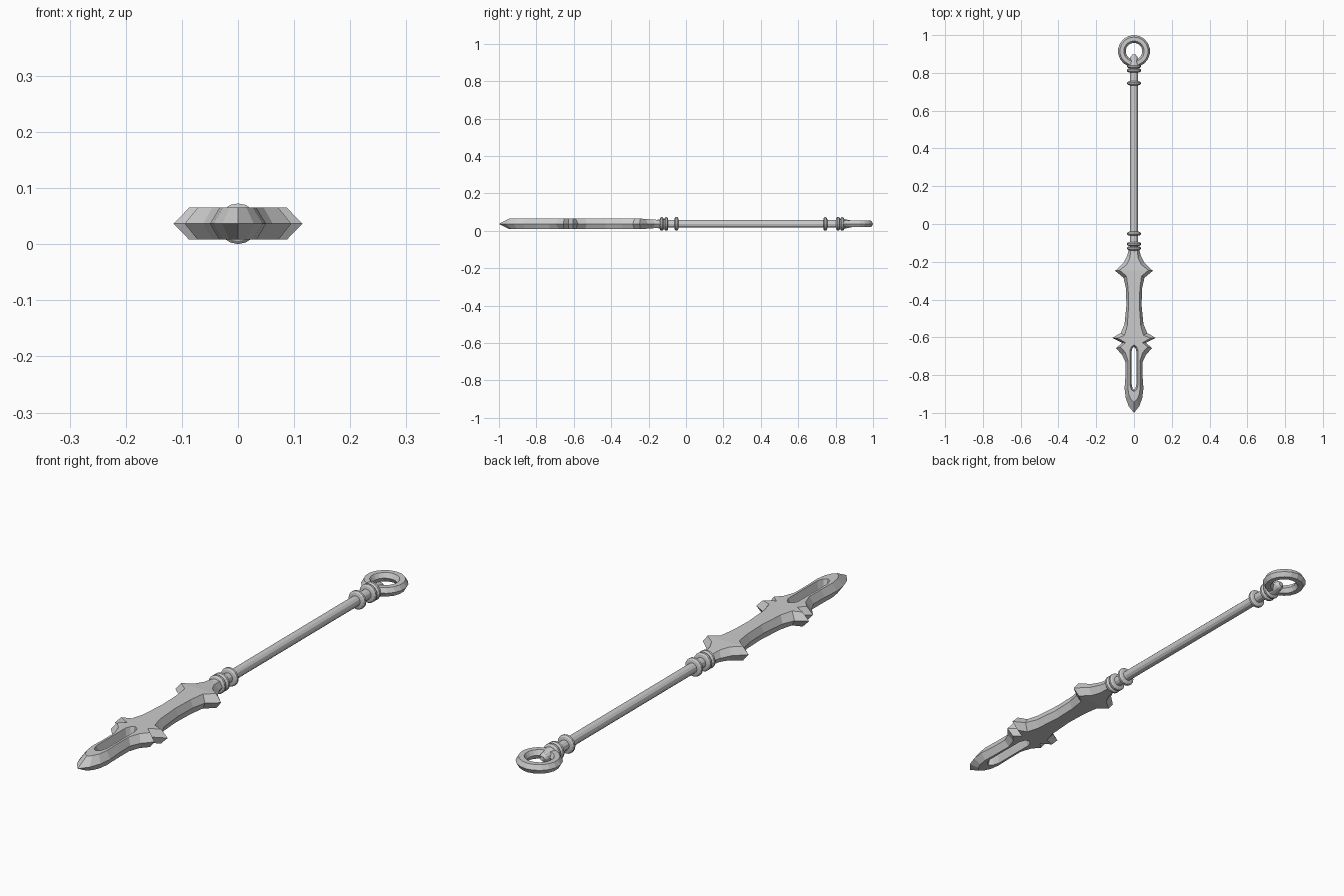
import bpy, bmesh, math
from mathutils import Matrix

if "Cube" in bpy.data.objects:
    bpy.data.objects.remove(bpy.data.objects["Cube"])

ZC = 0.0365      # height of the centre plane
HALF = 0.0285    # half thickness of the blade


def finish(name, bm, mirror=False):
    bmesh.ops.recalc_face_normals(bm, faces=bm.faces[:])
    me = bpy.data.meshes.new(name)
    bm.to_mesh(me)
    bm.free()
    ob = bpy.data.objects.new(name, me)
    bpy.context.collection.objects.link(ob)
    ob.location.z = ZC
    if mirror:
        m = ob.modifiers.new("mirror", 'MIRROR')
        m.use_clip = True
    return ob


def lathe(name, profile, sides=12):
    """Revolve (y, radius) points round the y axis and cap the ends."""
    bm = bmesh.new()
    rings = []
    for y, r in profile:
        rings.append([bm.verts.new((r * math.cos(2 * math.pi * k / sides), y,
                                    r * math.sin(2 * math.pi * k / sides))) for k in range(sides)])
    for a, b in zip(rings, rings[1:]):
        for k in range(sides):
            n = (k + 1) % sides
            bm.faces.new((a[k], a[n], b[n], b[k]))
    bm.faces.new(rings[0])
    bm.faces.new(rings[-1])
    return finish(name, bm)


# Blade, right half: sharp rim x, y and flat-face x, y, from tip to socket
outline = [
    (0, -1.0, 0, -0.945), (0.028, -0.965, 0.015, -0.93), (0.044, -0.92, 0.027, -0.905),
    (0.050, -0.87, 0.033, -0.865), (0.045, -0.80, 0.031, -0.80), (0.044, -0.735, 0.031, -0.725),
    (0.062, -0.695, 0.046, -0.68), (0.095, -0.657, 0.072, -0.651), (0.063, -0.629, 0.045, -0.628),
    (0.115, -0.603, 0.087, -0.604), (0.070, -0.577, 0.050, -0.59), (0.050, -0.53, 0.036, -0.54),
    (0.040, -0.43, 0.028, -0.43), (0.043, -0.34, 0.031, -0.34), (0.055, -0.285, 0.040, -0.275),
    (0.100, -0.248, 0.077, -0.245), (0.055, -0.205, 0.038, -0.215), (0.035, -0.165, 0.022, -0.18),
    (0.026, -0.125, 0.015, -0.125)]
SPIKE = 15       # beyond this point the blade thins towards the socket

# Slot, right half: opening edge, front to back
slot = [(0, -0.887), (0.014, -0.877), (0.022, -0.85), (0.022, -0.67), (0.014, -0.65), (0, -0.64)]

bm = bmesh.new()
rim = [bm.verts.new((x, y, 0)) for x, y, _, _ in outline]
slot_mid = [bm.verts.new((x * 0.6, -0.7635 + (y + 0.7635) * 0.92, 0)) for x, y in slot]
for s in (1, -1):
    flat = []
    for _, _, x, y in outline:
        t = max(0, (y + 0.245) / 0.12)
        flat.append(bm.verts.new((x, y, s * (HALF - 0.009 * t))))
    edge = [bm.verts.new((x, y, s * HALF)) for x, y in slot]
    mid = bm.verts.new((0, -0.245, s * HALF))
    end = bm.verts.new((0, -0.125, s * (HALF - 0.009)))
    for a, b in ((rim, flat), (slot_mid, edge)):
        for i in range(len(a) - 1):
            bm.faces.new((a[i], a[i + 1], b[i + 1], b[i]))
    bm.faces.new(flat[:SPIKE + 1] + [mid] + edge[::-1])
    bm.faces.new(flat[SPIKE:] + [end, mid])
finish("blade", bm, mirror=True)

# Shaft, with the narrowing stub that grips the ring
lathe("shaft", [(-0.15, 0.020), (0.84, 0.020)])
lathe("ring_stub", [(0.83, 0.030), (0.86, 0.023), (0.885, 0.018), (0.897, 0.009)])
lathe("blade_socket", [(-0.175, 0.018), (-0.125, 0.027)])

# Rounded collars at both ends of the shaft
for i, y in enumerate((-0.129, -0.106, -0.051, 0.745, 0.813, 0.835)):
    lathe(f"collar_{i + 1}", [(y + d, r) for d, r in (
        (-0.011, 0.022), (-0.009, 0.031), (-0.004, 0.0362), (0.004, 0.0362),
        (0.009, 0.031), (0.011, 0.022))], 16)

# End ring with a six-sided section
bm = bmesh.new()
N, M = 18, 6
loops = []
for i in range(N):
    a = 2 * math.pi * i / N + math.pi / 2
    loop = []
    for j in range(M):
        b = 2 * math.pi * j / M
        r = 0.0645 + 0.0205 * math.cos(b)
        loop.append(bm.verts.new((r * math.cos(a), 0.915 + r * math.sin(a), 0.0205 * math.sin(b))))
    loops.append(loop)
for i in range(N):
    a, b = loops[i], loops[(i + 1) % N]
    for j in range(M):
        k = (j + 1) % M
        bm.faces.new((a[j], b[j], b[k], a[k]))
finish("end_ring", bm)
